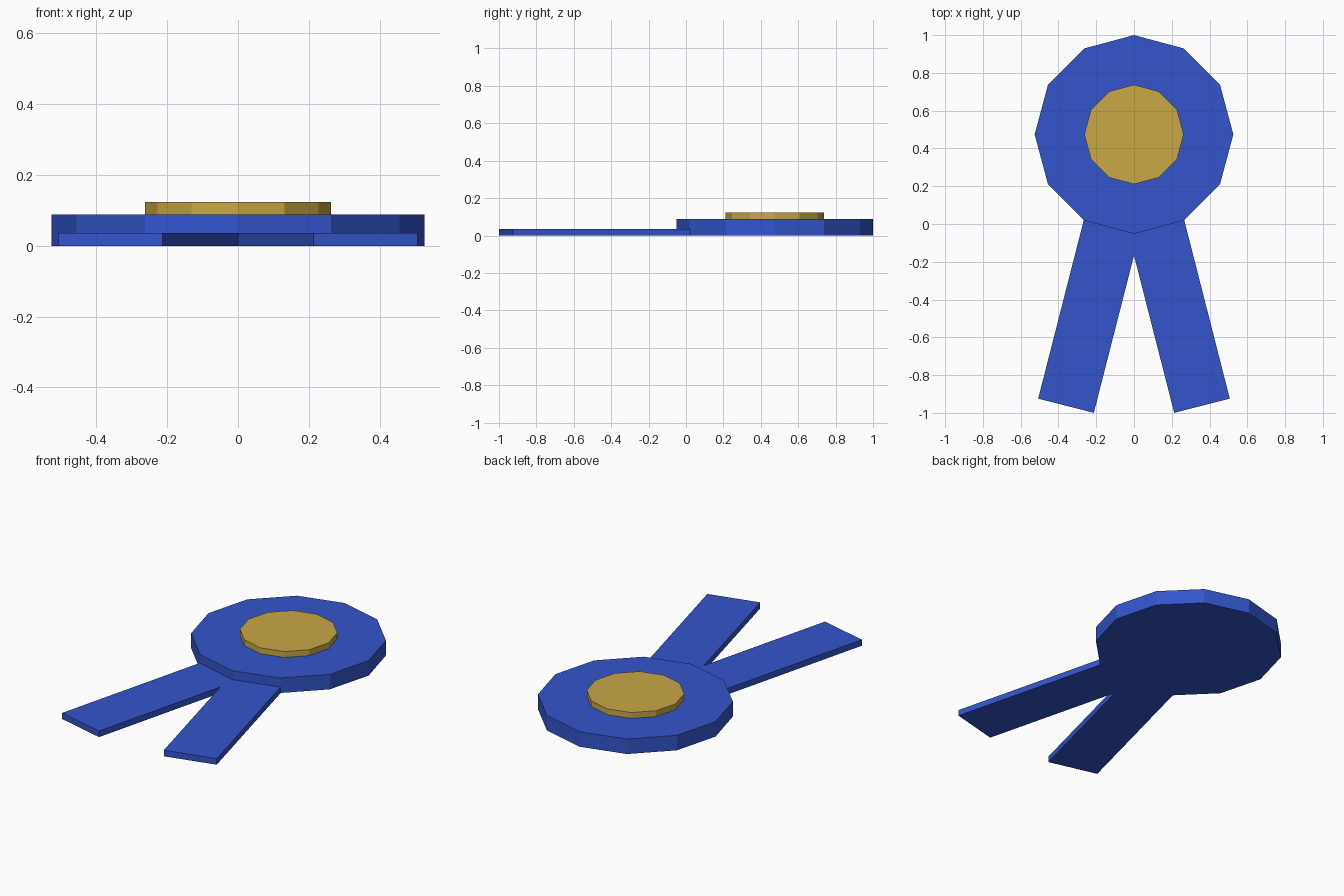
import bpy
import math

if "Cube" in bpy.data.objects:
    bpy.data.objects.remove(bpy.data.objects["Cube"])


def material(name, rgb):
    m = bpy.data.materials.new(name)
    m.diffuse_color = (*rgb, 1.0)
    m.use_nodes = True
    m.node_tree.nodes["Principled BSDF"].inputs["Base Color"].default_value = m.diffuse_color
    return m


BLUE = material("ribbon blue", (0.033, 0.091, 0.604))
GOLD = material("gold", (0.584, 0.392, 0.060))
CENTRE_Y = 0.474


def disc(name, radius, z0, z1, mat):
    """Flat-sided twelve-sided disc with corners on the x and y axes."""
    bpy.ops.mesh.primitive_cylinder_add(
        vertices=12, radius=radius, depth=z1 - z0,
        location=(0, CENTRE_Y, (z0 + z1) / 2))
    ob = bpy.context.object
    ob.name = name
    ob.data.materials.append(mat)


def ribbon_tail(name, side):
    """Flat strip splayed outwards, its top end tucked into the rosette."""
    angle, width, length, thick = 0.25, 0.304, 1.05, 0.036
    end_x, end_y = 0.36, -0.962
    x = end_x - math.sin(angle) * length / 2
    y = end_y + math.cos(angle) * length / 2
    bpy.ops.mesh.primitive_cube_add(
        size=1, location=(side * x, y, thick / 2),
        rotation=(0, 0, side * angle))
    ob = bpy.context.object
    ob.name = name
    ob.scale = (width, length, thick)
    ob.data.materials.append(BLUE)


# Rosette and its gold centre
disc("rosette", 0.526, 0.0, 0.089, BLUE)
disc("gold_centre", 0.263, 0.089, 0.124, GOLD)

# Two ribbon tails
ribbon_tail("left_tail", -1)
ribbon_tail("right_tail", 1)
